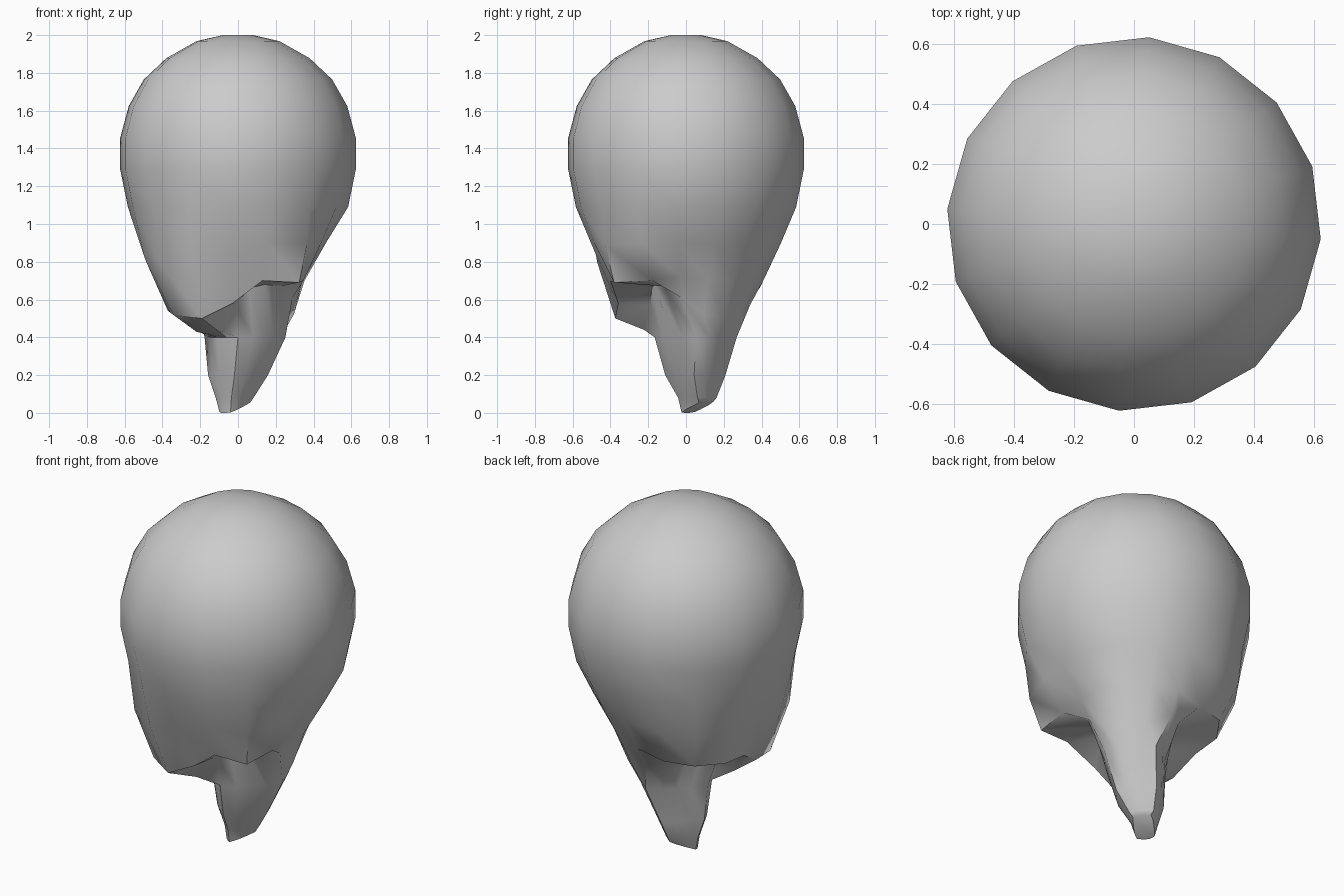
import bpy, bmesh
from math import cos, sin, radians, sqrt

if "Cube" in bpy.data.objects:
    bpy.data.objects.remove(bpy.data.objects["Cube"])

N = 16
START = -4.6                       # small twist of the sixteen-sided outline
ANG = [radians(START + i * 360 / N) for i in range(N)]

# Domed upper body: radius, height from the crown downward
DOME = [(0.08, 2.0), (0.22, 1.968), (0.38, 1.878), (0.50, 1.765), (0.58, 1.625),
        (0.626, 1.455), (0.626, 1.29), (0.585, 1.09)]

# Uneven hanging rim with three lobes: radius, height, anticlockwise from the right
RIM = [(0.345, 0.72), (0.37, 0.70), (0.39, 0.70), (0.40, 0.70),
       (0.41, 0.70), (0.41, 0.66), (0.46, 0.66), (0.45, 0.65),
       (0.40, 0.63), (0.39, 0.54), (0.45, 0.52), (0.42, 0.50),
       (0.36, 0.58), (0.42, 0.70), (0.50, 0.69), (0.39, 0.70)]

# Underside where the rim turns in to the tail
UNDER = [(0.29, 0.61), (0.31, 0.52), (0.31, 0.50), (0.32, 0.52),
         (0.34, 0.57), (0.28, 0.60), (0.22, 0.63), (0.20, 0.62),
         (0.22, 0.57), (0.27, 0.46), (0.29, 0.43), (0.25, 0.44),
         (0.19, 0.57), (0.19, 0.66), (0.22, 0.68), (0.25, 0.67)]

# Extra fullness of the flank above each lobe
BULGE = {6: 0.04, 7: 0.03, 9: 0.03, 10: 0.035, 11: 0.025, 14: 0.02}


def table_ring(table):
    return [(r * cos(a), r * sin(a), z) for (r, z), a in zip(table, ANG)]


def tail_ring(u0, u1, d0, d1, z, slope=0.0):
    """Rounded box section; u runs to the back right, d to the front right."""
    pts = []
    for a in ANG:
        c, s = cos(a - radians(45)), -sin(a - radians(45))
        k = max(abs(c), abs(s)) ** -0.75
        u = (u0 + u1) / 2 + (u1 - u0) / 2 * c * k
        d = (d0 + d1) / 2 + (d1 - d0) / 2 * s * k
        pts.append(((u + d) / sqrt(2), (u - d) / sqrt(2), z + slope * c * k))
    return pts


# Flank halfway between body and rim
top_r, top_z = DOME[-1]
flank = [((r + top_r) / 2 + BULGE.get(i, 0.005), (z + top_z) / 2)
         for i, (r, z) in enumerate(RIM)]

rings = [table_ring([p] * N) for p in DOME]
rings += [table_ring(flank), table_ring(RIM), table_ring(UNDER)]
# Tapering four-sided tail with a slanted end
rings += [tail_ring(-0.13, 0.255, -0.17, 0.15, 0.40),
          tail_ring(-0.10, 0.17, -0.16, 0.09, 0.20),
          tail_ring(-0.06, 0.12, -0.13, 0.02, 0.08),
          tail_ring(-0.05, 0.11, -0.11, 0.0, 0.03, 0.03)]

# Loft all rings into one closed body
bm = bmesh.new()
loops = [[bm.verts.new(p) for p in ring] for ring in rings]
for a, b in zip(loops, loops[1:]):
    for i in range(N):
        j = (i + 1) % N
        bm.faces.new((a[i], b[i], b[j], a[j]))
bm.faces.new(loops[0])
bm.faces.new(loops[-1][::-1])
bmesh.ops.recalc_face_normals(bm, faces=bm.faces)
mesh = bpy.data.meshes.new("lobed_body")
bm.to_mesh(mesh)
bm.free()

body = bpy.data.objects.new("lobed_body", mesh)
bpy.context.collection.objects.link(body)
bpy.context.view_layer.objects.active = body
body.select_set(True)
bpy.ops.object.shade_smooth_by_angle(angle=radians(45))
